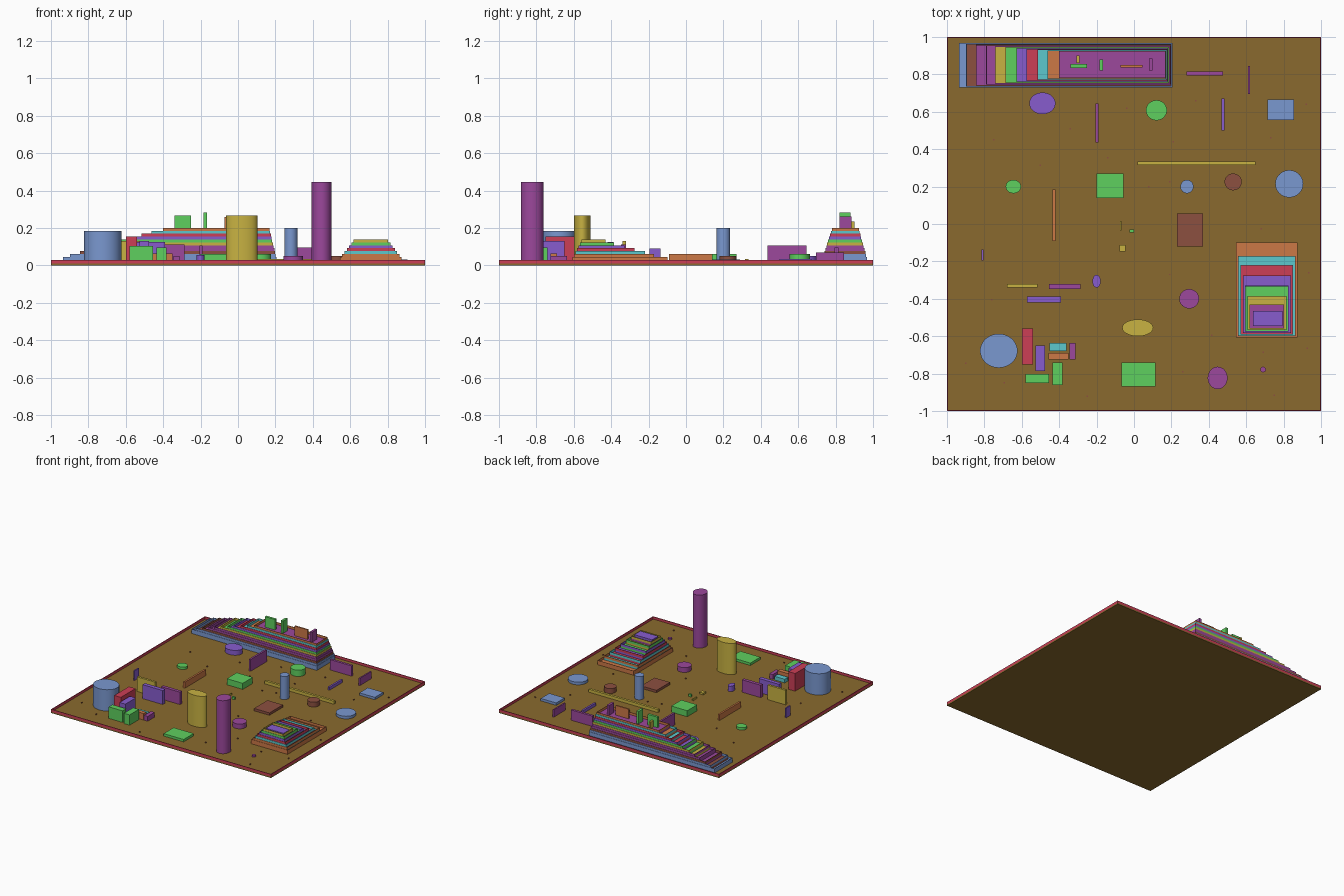
import bpy, bmesh, math

if "Cube" in bpy.data.objects:
    bpy.data.objects.remove(bpy.data.objects["Cube"])


def linear(c):
    c /= 255
    return c / 12.92 if c < 0.04045 else ((c + 0.055) / 1.055) ** 2.4


def material(name, r, g, b):
    m = bpy.data.materials.new(name)
    m.diffuse_color = (linear(r), linear(g), linear(b), 1)
    m.use_nodes = True
    m.node_tree.nodes["Principled BSDF"].inputs["Base Color"].default_value = m.diffuse_color
    return m


EARTH = material("earth brown", 138, 106, 46)
RED = material("red", 204, 62, 86)
GREEN = material("green", 95, 208, 95)
PURPLE = material("purple", 156, 72, 156)
VIOLET = material("violet", 135, 92, 206)
BLUE = material("blue", 122, 152, 208)
CYAN = material("cyan", 92, 200, 205)
ORANGE = material("orange", 204, 120, 70)
YELLOW = material("yellow", 200, 178, 66)
RUST = material("rust brown", 140, 80, 64)

GROUND = 0.0103   # top of the main floor
STEP = 0.0155     # rise of each nested terrace


def finish(name, bm, mats):
    bmesh.ops.recalc_face_normals(bm, faces=bm.faces)
    me = bpy.data.meshes.new(name)
    bm.to_mesh(me)
    bm.free()
    for m in mats:
        me.materials.append(m)
    ob = bpy.data.objects.new(name, me)
    bpy.context.collection.objects.link(ob)
    return ob


def add_box(bm, x0, x1, y0, y1, z0, z1):
    vs = bmesh.ops.create_cube(bm, size=1)["verts"]
    for v in vs:
        v.co = (x1 if v.co.x > 0 else x0, y1 if v.co.y > 0 else y0,
                z1 if v.co.z > 0 else z0)
    return vs


def block(name, mat, x0, x1, y0, y1, top, base=GROUND):
    bm = bmesh.new()
    add_box(bm, x0, x1, y0, y1, base, top)
    return finish(name, bm, [mat])


def tower(name, mat, x, y, rx, ry, top, base=GROUND):
    bm = bmesh.new()
    bmesh.ops.create_cone(bm, cap_ends=True, segments=40, radius1=1, radius2=1, depth=1)
    for v in bm.verts:
        v.co = (x + v.co.x * rx, y + v.co.y * ry, top if v.co.z > 0 else base)
    ob = finish(name, bm, [mat])
    for p in ob.data.polygons:
        p.use_smooth = True
    ob.data.set_sharp_from_angle(angle=math.radians(40))
    return ob


def tray(name, floor, wall, x0, x1, y0, y1, level, rim=0.004):
    """Floor slab with a thin raised wall in another colour."""
    z = STEP * level
    low = z - 0.006 if level else 0
    mid, top = z + GROUND, z + 0.03
    bm = bmesh.new()
    add_box(bm, x0, x1, y0, y1, low, mid)
    up = max(bm.faces, key=lambda f: f.calc_center_median().z)
    inner = [up]
    ring = bmesh.ops.inset_region(bm, faces=inner, thickness=rim)["faces"]
    ex = bmesh.ops.extrude_face_region(bm, geom=ring)["geom"]
    bmesh.ops.delete(bm, geom=[f for f in ring if f.is_valid], context="FACES_ONLY")
    for v in ex:
        if isinstance(v, bmesh.types.BMVert):
            v.co.z = top
    for f in bm.faces:
        f.material_index = 1 if f.calc_center_median().z > mid + 0.001 else 0
    return finish(name, bm, [floor, wall])


# Main base
tray("base", EARTH, RED, -1, 1, -1, 1, 0, 0.008)

# Long terraced mound at the back
lefts = [-.935, -.897, -.844, -.79, -.742, -.688, -.629, -.576, -.517, -.463, -.4]
floors = [BLUE, RUST, PURPLE, PURPLE, YELLOW, GREEN, VIOLET, RED, CYAN, ORANGE, PURPLE]
for i, (left, col) in enumerate(zip(lefts, floors)):
    t = i / 10
    wall = floors[i - 1] if i else BLUE
    tray(f"long_terrace_{i + 1}", col, wall, left, .205 - .037 * t,
         .73 + .05 * t, .967 - .043 * t, i + 1)

# Short terraced mound on the right
backs = [-.1, -.17, -.22, -.275, -.33, -.385, -.43]
floors = [ORANGE, CYAN, RED, VIOLET, GREEN, YELLOW, PURPLE]
for i, (back, col) in enumerate(zip(backs, floors)):
    t = i / 6
    wall = floors[i - 1] if i else ORANGE
    tray(f"short_terrace_{i + 1}", col, wall, .545 + .073 * t, .875 - .073 * t,
         -.607 + .047 * t, back, i + 1)
block("short_terrace_cap", VIOLET, .635, .795, -.545, -.465, .138, .11)

# Blocks on the long terrace's top deck
deck = STEP * 11 + GROUND
for n, (mat, *dims) in enumerate([
        (GREEN, -.34, -.25, .835, .855, .267),
        (YELLOW, -.308, -.292, .86, .9, .235),
        (GREEN, -.185, -.165, .82, .88, .282),
        (ORANGE, -.073, .045, .838, .85, .26),
        (PURPLE, .08, .1, .82, .885, .262)]):
    block(f"deck_block_{n + 1}", mat, *dims, base=deck)

# Rectangular blocks on the base: x range, y range, top
for n, (mat, *dims) in enumerate([
        (PURPLE, .28, .475, .795, .815, .095),
        (PURPLE, .61, .621, .695, .845, .07),
        (PURPLE, -.205, -.19, .435, .645, .107),
        (VIOLET, .468, .483, .5, .67, .035),
        (BLUE, .715, .855, .555, .665, .03),
        (YELLOW, .02, .65, .315, .335, .035),
        (GREEN, -.2, -.055, .14, .27, .06),
        (ORANGE, -.435, -.42, -.09, .185, .06),
        (RUST, .23, .37, -.12, .055, .03),
        (YELLOW, -.075, -.067, -.035, .015, .025),
        (GREEN, -.025, 0, -.045, -.03, .03),
        (YELLOW, -.077, -.045, -.147, -.113, .025),
        (VIOLET, -.815, -.805, -.195, -.137, .09),
        (YELLOW, -.68, -.515, -.34, -.322, .13),
        (PURPLE, -.455, -.285, -.347, -.32, .112),
        (VIOLET, -.573, -.39, -.42, -.388, .125),
        (RED, -.6, -.54, -.75, -.56, .155),
        (VIOLET, -.527, -.475, -.785, -.65, .13),
        (GREEN, -.58, -.455, -.85, -.802, .105),
        (GREEN, -.435, -.383, -.86, -.74, .095),
        (CYAN, -.453, -.36, -.68, -.635, .04),
        (ORANGE, -.458, -.35, -.725, -.69, .063),
        (PURPLE, -.345, -.313, -.725, -.635, .05),
        (GREEN, -.067, .115, -.87, -.74, .03)]):
    block(f"block_{n + 1}", mat, *dims)

# Round towers and discs: centre, radii, top
for n, (mat, *dims) in enumerate([
        (VIOLET, -.49, .645, .07, .058, .05),
        (GREEN, .12, .608, .056, .054, .062),
        (BLUE, .83, .215, .075, .073, .032),
        (RUST, .53, .225, .046, .045, .05),
        (BLUE, .283, .2, .035, .036, .2),
        (GREEN, -.645, .2, .041, .036, .03),
        (VIOLET, -.2, -.306, .022, .034, .055),
        (BLUE, -.723, -.678, .1, .091, .185),
        (YELLOW, .02, -.555, .083, .045, .266),
        (PURPLE, .295, -.4, .053, .052, .05),
        (PURPLE, .447, -.823, .053, .06, .446),
        (PURPLE, .69, -.778, .015, .015, .022)]):
    tower(f"round_tower_{n + 1}", mat, *dims)

# Tiny scattered pegs
pegs = [(-.75, .45), (-.34, .51), (-.04, .62), (.33, .66), (.21, .44), (.73, .46),
        (.92, .64), (-.14, .355), (-.5, .315), (.19, .225), (.08, .2), (.68, -.025),
        (.19, -.27), (.935, -.26), (-.76, -.405), (.415, -.595), (.69, -.685),
        (.925, -.665), (-.9, -.745), (-.695, -.85), (-.25, -.92), (.26, -.79), (.75, -.915)]
for n, (x, y) in enumerate(pegs):
    block(f"peg_{n + 1}", RUST, x - .004, x + .004, y - .004, y + .004, .018)
